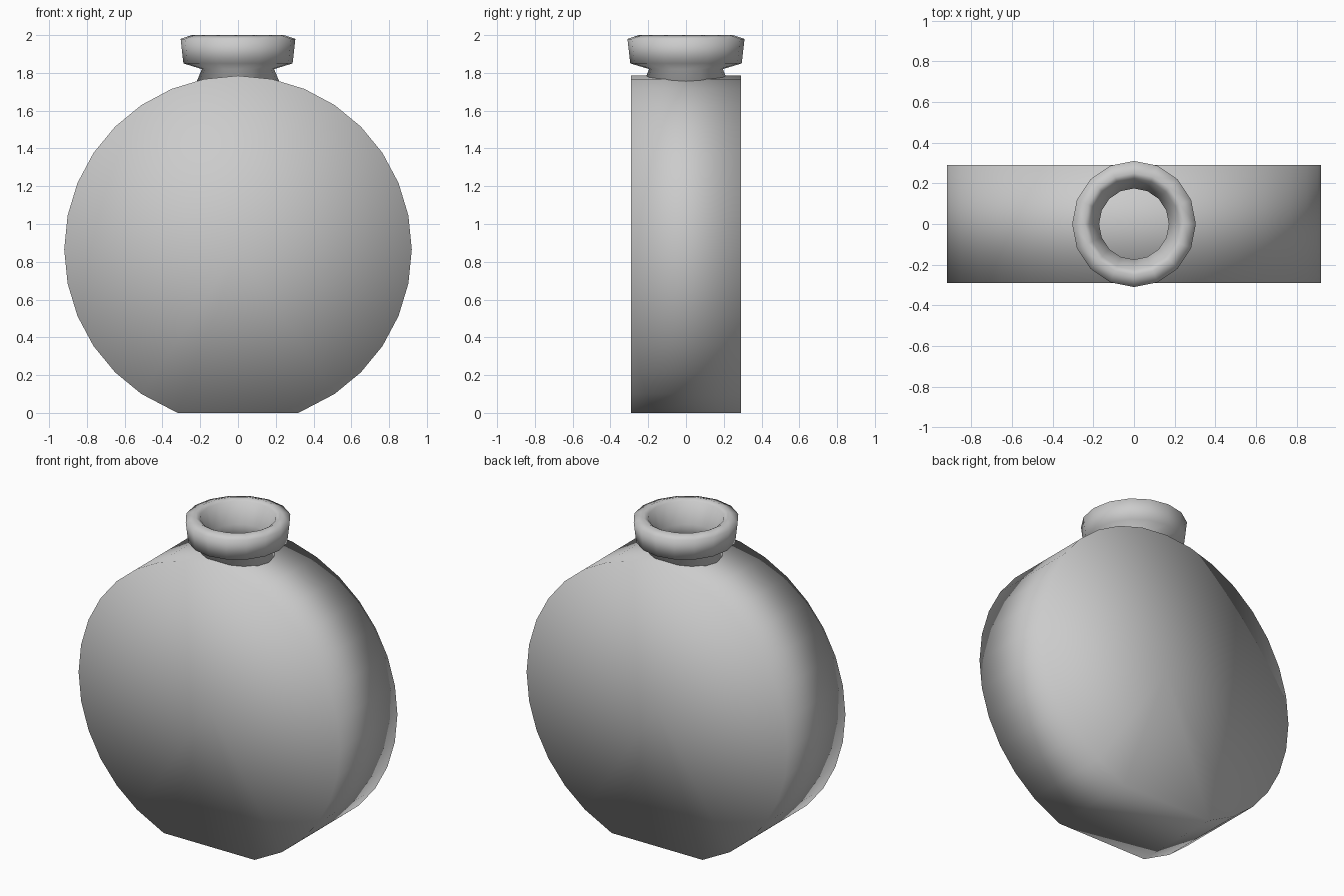
import bpy, bmesh, math

if "Cube" in bpy.data.objects:
    bpy.data.objects.remove(bpy.data.objects["Cube"])


def finish(name, bm):
    bmesh.ops.recalc_face_normals(bm, faces=bm.faces[:])
    for f in bm.faces:
        f.smooth = True
    mesh = bpy.data.meshes.new(name)
    bm.to_mesh(mesh)
    bm.free()
    obj = bpy.data.objects.new(name, mesh)
    bpy.context.collection.objects.link(obj)
    return obj


# Flat round body: 32-sided disc with its bottom cut off level
R, CZ, HALF = 0.92, 0.865, 0.29
outline = [(-0.32, 0.0), (0.32, 0.0)]
for i in range(32):
    a = -math.pi / 2 + i * math.tau / 32
    x, z = R * math.cos(a), CZ + R * math.sin(a)
    if z > 0.02:
        outline.append((x, z))

bm = bmesh.new()
rims, hubs = [], []
for y in (-HALF, HALF):
    rims.append([bm.verts.new((x, y, z)) for x, z in outline])
    hubs.append(bm.verts.new((0, y, CZ)))
n = len(outline)
for i in range(n):
    j = (i + 1) % n
    bm.faces.new((rims[0][i], rims[0][j], rims[1][j], rims[1][i]))
    for rim, hub in zip(rims, hubs):
        bm.faces.new((rim[i], rim[j], hub))
finish("flask_body", bm)

# Neck and rolled lip: lathed open profile, outside bottom to inside bottom
profile = [(0.225, 1.75), (0.195, 1.82), (0.295, 1.85), (0.31, 1.98),
           (0.25, 2.0), (0.225, 1.985), (0.175, 1.86), (0.175, 1.75)]
SIDES = 16
bm = bmesh.new()
rings = []
for r, z in profile:
    rings.append([bm.verts.new((0.98 * r * math.cos(k * math.tau / SIDES),
                                r * math.sin(k * math.tau / SIDES), z))
                  for k in range(SIDES)])
rings.append(rings[0])
for lower, upper in zip(rings, rings[1:]):
    for k in range(SIDES):
        m = (k + 1) % SIDES
        bm.faces.new((lower[k], lower[m], upper[m], upper[k]))
finish("neck_and_lip", bm)
